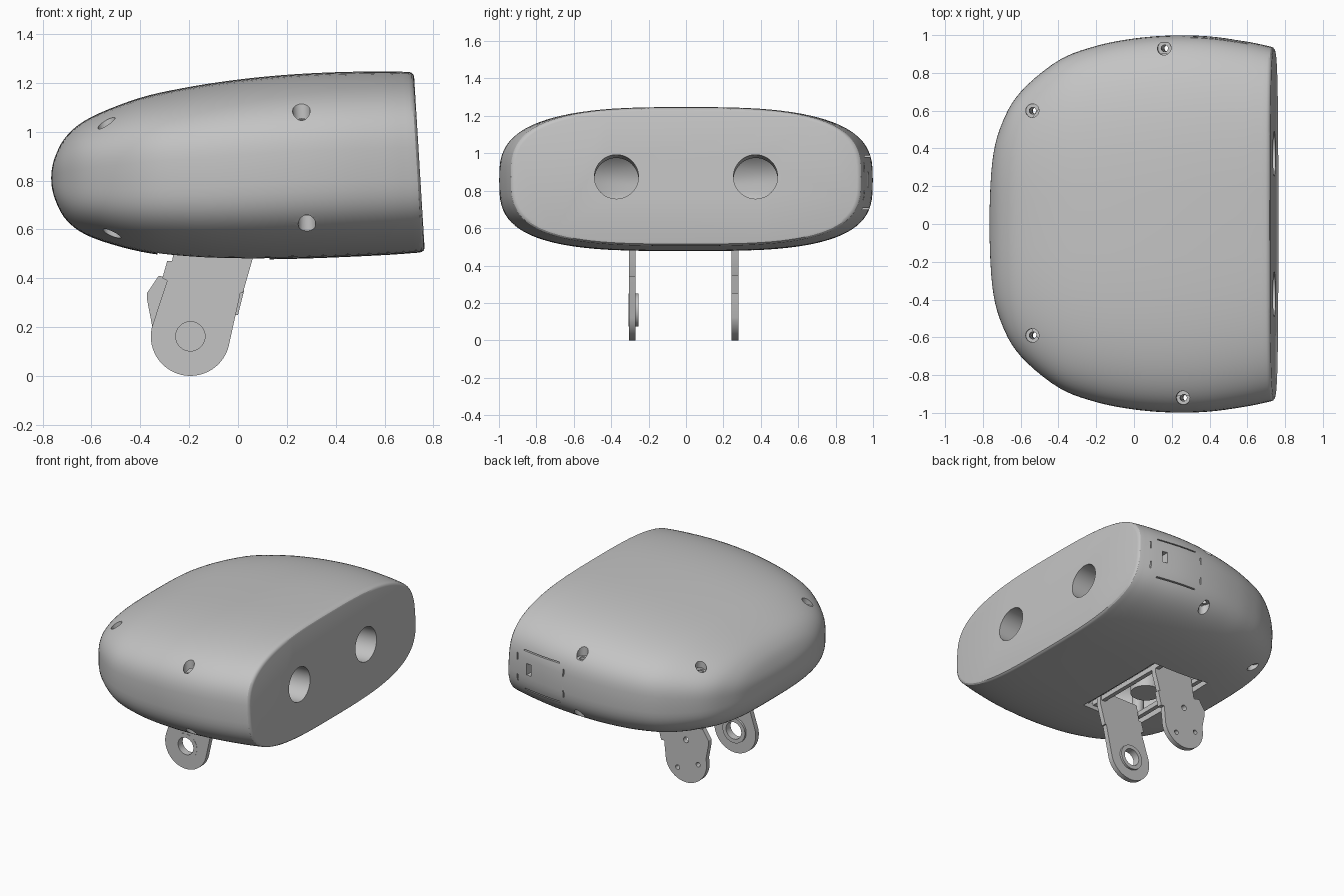
import bpy, bmesh, math
from mathutils import Vector

cube = bpy.data.objects.get("Cube")
if cube:
    bpy.data.objects.remove(cube, do_unlink=True)

grey = bpy.data.materials.new("plain grey")
grey.use_nodes = True
grey.diffuse_color = (0.55, 0.55, 0.55, 1)
grey.node_tree.nodes["Principled BSDF"].inputs["Base Color"].default_value = (0.55, 0.55, 0.55, 1)


def activate(ob):
    bpy.ops.object.select_all(action='DESELECT')
    ob.select_set(True)
    bpy.context.view_layer.objects.active = ob


def add_mesh(name, bm):
    bmesh.ops.recalc_face_normals(bm, faces=bm.faces)
    mesh = bpy.data.meshes.new(name)
    bm.to_mesh(mesh)
    bm.free()
    ob = bpy.data.objects.new(name, mesh)
    bpy.context.collection.objects.link(ob)
    mesh.materials.append(grey)
    return ob


def rod(name, a, b, radius, sides=32):
    a, b = Vector(a), Vector(b)
    bm = bmesh.new()
    bmesh.ops.create_cone(bm, cap_ends=True, segments=sides, radius1=radius,
                          radius2=radius, depth=(b - a).length)
    ob = add_mesh(name, bm)
    ob.location = (a + b) / 2
    ob.rotation_euler = (b - a).to_track_quat('Z', 'Y').to_euler()
    return ob


def box(name, lo, hi):
    lo, hi = Vector(lo), Vector(hi)
    bm = bmesh.new()
    bmesh.ops.create_cube(bm, size=1)
    for v in bm.verts:
        v.co = (lo + hi) / 2 + v.co * (hi - lo)
    return add_mesh(name, bm)


def combine(ob, tool, operation='DIFFERENCE'):
    mod = ob.modifiers.new("cut", 'BOOLEAN')
    mod.operation, mod.solver, mod.object = operation, 'EXACT', tool
    activate(ob)
    bpy.ops.object.modifier_apply(modifier=mod.name)
    bpy.data.objects.remove(tool, do_unlink=True)


def smooth(ob, angle=30):
    activate(ob)
    bpy.ops.object.shade_smooth_by_angle(angle=math.radians(angle))


# Shell stations: x, top z, bottom z, half width
STATIONS = [Vector(s) for s in (
    (-.765, .81, .81, 0), (-.75, .895, .725, .33), (-.7, .985, .635, .53),
    (-.6, 1.06, .567, .70), (-.4, 1.138, .508, .866), (-.2, 1.182, .484, .943),
    (0, 1.212, .477, .982), (.2, 1.232, .479, .998), (.4, 1.243, .486, .993),
    (.6, 1.247, .496, .965), (.72, 1.245, .505, .94))]


def spline_stations(steps=5):
    first, last = STATIONS[1], STATIONS[-1]
    pts = [Vector((first[0], first[2], first[1], -first[3]))] + STATIONS
    pts.append(2 * last - STATIONS[-2])
    for i in range(1, len(pts) - 2):
        p, q, r, s = pts[i - 1:i + 3]
        for k in range(steps):
            t = k / steps
            yield (2 * q + (r - p) * t + (2 * p - 5 * q + 4 * r - s) * t ** 2
                   + (3 * q - p - 3 * r + s) * t ** 3) / 2
    yield last


def power(value, e):
    return math.copysign(abs(value) ** e, value)


def loft(name, sides=96):
    rings = list(spline_stations())
    # rounded rim around the flat face
    x, top, bottom, half = rings[-1]
    for a in (30, 60, 90):
        c, s = 1 - math.cos(math.radians(a)), math.sin(math.radians(a))
        rings.append(Vector((x + .023 * s, top - .02 * c, bottom + .02 * c, half - .025 * c)))
    bm = bmesh.new()
    previous = None
    for x, top, bottom, half in rings:
        middle, tall = (top + bottom) / 2, (top - bottom) / 2
        lean = max(0, min(1, (x + .7) / 1.4)) * .061
        ring = []
        for k in range(sides):
            a = 2 * math.pi * k / sides
            # flatter underside than top
            e = 2 / (3.0 if k < sides / 2 else 3.2)
            y = half * power(math.cos(a), e)
            z = middle + tall * power(math.sin(a), e)
            ring.append(bm.verts.new((x + lean * (.87 - z), y, z)))
        if previous:
            for k in range(sides):
                n = (k + 1) % sides
                bm.faces.new((previous[k], previous[n], ring[n], ring[k]))
        previous = ring
    bm.faces.new(previous)
    bmesh.ops.remove_doubles(bm, verts=bm.verts, dist=.0002)
    return add_mesh(name, bm)


# Hollow head shell
shell = loft("head_shell")
inner = loft("shell_hollow")
for v in inner.data.vertices:
    v.co = (v.co.x * .94, v.co.y * .95, .86 + (v.co.z - .86) * .89)
combine(shell, inner)

# Eye sockets: tubes behind the face, bored through
for y in (-.372, .372):
    combine(shell, rod("socket", (.48, y, .857), (.71, y, .872), .135, 48), 'UNION')
    combine(shell, rod("eye_cut", (.4, y, .852), (.95, y, .888), .118, 48))

# Underside opening
combine(shell, box("neck_cut", (-.33, -.36, .3), (.13, .36, .62)))

# Screw bosses and recessed screw holes: x, y, top z, bottom z
for x, y, top, bottom in ((-.54, .6, 1.045, .58), (-.54, -.59, 1.045, .58),
                          (.16, .93, 1.075, .63), (.26, -.92, 1.075, .63)):
    def at(z):
        return (x + (1.07 - z) * .05, y, z)
    combine(shell, rod("boss", at(bottom + .11), at(top - .11), .04), 'UNION')
    combine(shell, rod("bore", at(.3), at(1.4), .018, 20))
    combine(shell, rod("recess", at(top - .045), at(1.4), .036))
    combine(shell, rod("recess", at(.3), at(bottom + .045), .036))

# Side hatch: port and outline slits
combine(shell, box("port", (.53, .88, .82), (.57, 1.1, .90)))
for z in (.70, .98):
    combine(shell, box("slit", (.30, .93, z), (.60, 1.1, z + .008)))
for x in (.26, .65):
    for z in (.75, .90):
        combine(shell, box("slit", (x, .93, z), (x + .008, 1.1, z + .05)))
smooth(shell)


# Neck brackets: flat outlines with holes, extruded along y
def circle(cx, cz, r, start=0, end=360, n=40):
    count = n if end - start == 360 else n + 1
    angles = [math.radians(start + (end - start) * i / n) for i in range(count)]
    return [(cx + r * math.cos(a), cz + r * math.sin(a)) for a in angles]


def plate(name, y, thickness, loops):
    curve = bpy.data.curves.new(name, 'CURVE')
    curve.dimensions, curve.fill_mode, curve.extrude = '2D', 'BOTH', thickness / 2
    for loop in loops:
        spline = curve.splines.new('POLY')
        spline.points.add(len(loop) - 1)
        for point, (px, pz) in zip(spline.points, loop):
            point.co = (px, pz, 0, 1)
        spline.use_cyclic_u = True
    ob = bpy.data.objects.new(name, curve)
    bpy.context.collection.objects.link(ob)
    ob.rotation_euler.x = math.pi / 2
    ob.location.y = y
    curve.materials.append(grey)
    activate(ob)
    bpy.ops.object.convert(target='MESH')
    smooth(bpy.context.object)


PX, PZ = -.195, .162
foot = circle(PX, PZ, .162, 165, 345)
plate("bearing_bracket", -.288, .035, [
    foot + [(.01, .34), (.02, .34), (.06, .48), (.06, .58), (-.25, .58),
            (-.27, .47), (-.29, .47), (-.31, .40), (-.29, .39)],
    circle(PX, PZ, .088)])
plate("bearing_ring", -.281, .052, [circle(PX, PZ, .088), circle(PX, PZ, .06)])
plate("motor_bracket", .262, .035, [
    foot + [(-.025, .25), (.0, .25), (.025, .35), (.01, .35), (.05, .48), (.05, .58),
            (-.25, .58), (-.28, .40), (-.325, .41), (-.372, .34), (-.372, .31)],
    circle(PX, .30, .02, n=20), circle(-.13, .09, .016, n=20),
    circle(-.29, .15, .016, n=20)])

# Mount inside the underside opening
for x in (-.30, .02, .09):
    box("mount_bar", (x, -.37, .51), (x + .03, .37, .545))
smooth(rod("neck_motor", (-.1, .0, .5), (-.1, .0, .75), .1))
